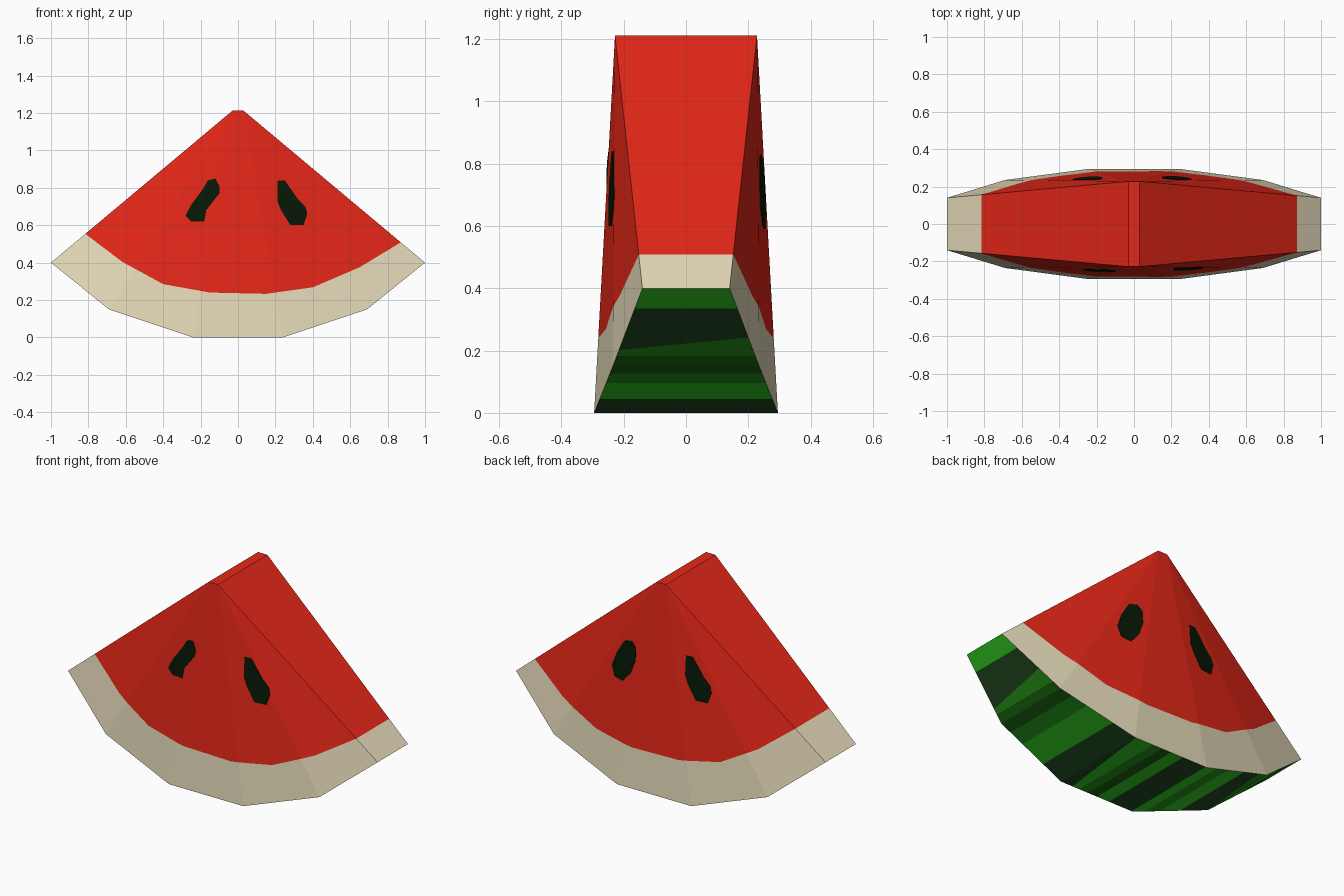
import bpy, bmesh
from mathutils import Vector
from mathutils.bvhtree import BVHTree

if "Cube" in bpy.data.objects:
    bpy.data.objects.remove(bpy.data.objects["Cube"])


def material(name, rgb):
    lin = [((c / 255 + 0.055) / 1.055) ** 2.4 if c > 10 else c / 255 / 12.92 for c in rgb]
    m = bpy.data.materials.new(name)
    m.diffuse_color = (*lin, 1)
    m.use_nodes = True
    m.node_tree.nodes["Principled BSDF"].inputs["Base Color"].default_value = m.diffuse_color
    return m


MATS = [material("red flesh", (230, 39, 24)), material("cream rind", (230, 219, 186)),
        material("light green", (50, 205, 34)), material("mid green", (36, 150, 24)),
        material("deep green", (24, 100, 14)), material("dark stripe", (32, 72, 32))]
SEED = material("seed black", (6, 24, 6))
RED, CREAM, LIGHT, MID, DEEP, DARK = range(6)


def finish(bm, name, mats):
    bmesh.ops.recalc_face_normals(bm, faces=bm.faces[:])
    me = bpy.data.meshes.new(name)
    bm.to_mesh(me)
    for m in mats:
        me.materials.append(m)
    ob = bpy.data.objects.new(name, me)
    bpy.context.collection.objects.link(ob)
    return ob


def cut(bm, faces, co, no):
    geom = set(faces)
    for f in faces:
        geom.update(f.edges)
        geom.update(f.verts)
    bmesh.ops.bisect_plane(bm, geom=list(geom), dist=1e-5, plane_co=co, plane_no=no)


# Wedge: outline (x, z, half thickness), right half mirrored to the left
half = [(0.24, 0, 0.295), (0.69, 0.15, 0.235), (1, 0.4, 0.14), (0.03, 1.212, 0.228)]
outline = half + [(-x, z, t) for x, z, t in reversed(half)]
bm = bmesh.new()
sides = [[bm.verts.new((x, s * t, z)) for x, z, t in outline] for s in (-1, 1)]
n = len(outline)
for i in range(n):
    j = (i + 1) % n
    bm.faces.new((sides[0][i], sides[0][j], sides[1][j], sides[1][i]))
for v in sides:                                   # fans from the tip
    for a, b, c in ((3, 2, 1), (3, 1, 0), (4, 7, 6), (4, 6, 5)):
        bm.faces.new((v[a], v[b], v[c]))
    bm.faces.new((v[3], v[0], v[7], v[4]))
bmesh.ops.recalc_face_normals(bm, faces=bm.faces[:])
bm.normal_update()
tree = BVHTree.FromBMesh(bm)


def is_skin(f):
    return f.normal.z < -0.3


# Flesh boundary: a convex arc of cuts through the pale faces
arc = [(-0.815, 0.553), (-0.62, 0.405), (-0.4, 0.285), (-0.15, 0.24),
       (0.15, 0.233), (0.4, 0.268), (0.65, 0.375), (0.87, 0.508)]
planes = [(Vector((a[0], 0, a[1])), Vector((a[1] - b[1], 0, b[0] - a[0])).normalized())
          for a, b in zip(arc, arc[1:])]
for co, no in planes:
    cut(bm, [f for f in bm.faces if not is_skin(f)], co, no)

# Skin stripes: (lower x limit, colour) from the right tip to the left
stripes = [(0.92, LIGHT), (0.78, DARK), (0.73, MID), (0.62, DEEP), (0.53, MID), (0.375, LIGHT),
           (0.20, DARK), (0.12, LIGHT), (0.06, MID), (0.0, DEEP), (-0.08, LIGHT), (-0.23, DARK),
           (-0.31, LIGHT), (-0.40, MID), (-0.52, LIGHT), (-0.66, DARK), (-0.73, MID),
           (-0.80, LIGHT), (-0.92, DARK), (-1.1, LIGHT)]
for x, _ in stripes[:-1]:
    slant = 0.12 if x in (0.78, 0.20, -0.66) else 0
    cut(bm, [f for f in bm.faces if is_skin(f)], (x, 0, 0), (1, -slant, 0))

for f in bm.faces:
    c = f.calc_center_median()
    if is_skin(f):
        f.material_index = next(m for x, m in stripes if c.x > x)
    else:
        f.material_index = RED if all((c - co).dot(no) > 0 for co, no in planes) else CREAM
finish(bm, "melon_wedge", MATS)

# Seeds: thin plates laid on the front and back faces
left = [(-0.12, 0.85), (-0.10, 0.81), (-0.10, 0.77), (-0.17, 0.68), (-0.18, 0.62),
        (-0.25, 0.62), (-0.28, 0.65), (-0.25, 0.71), (-0.19, 0.79), (-0.16, 0.84)]
right = [(0.21, 0.84), (0.25, 0.84), (0.32, 0.74), (0.36, 0.70), (0.37, 0.66),
         (0.35, 0.60), (0.28, 0.60), (0.23, 0.68), (0.21, 0.73)]
oval = [(0.18, 0.83), (0.23, 0.82), (0.28, 0.74), (0.31, 0.66), (0.29, 0.60),
        (0.23, 0.59), (0.18, 0.65), (0.15, 0.73), (0.15, 0.80)]


def seed(name, pts, side):
    bm = bmesh.new()
    rings = [[], []]
    for x, z in pts:
        hit = tree.ray_cast(Vector((x, side * 2, z)), Vector((0, -side, 0)))[0]
        for ring, off in zip(rings, (0.003, -0.002)):
            ring.append(bm.verts.new(hit + Vector((0, side * off, 0))))
    for ring in rings:
        bm.faces.new(ring)
    for i in range(len(pts)):
        bm.faces.new((rings[0][i - 1], rings[0][i], rings[1][i], rings[1][i - 1]))
    finish(bm, name, [SEED])


seed("front_seed_left", left, -1)
seed("front_seed_right", right, -1)
seed("back_seed_right", oval, 1)
seed("back_seed_left", [(0.04 - x, z) for x, z in right], 1)
